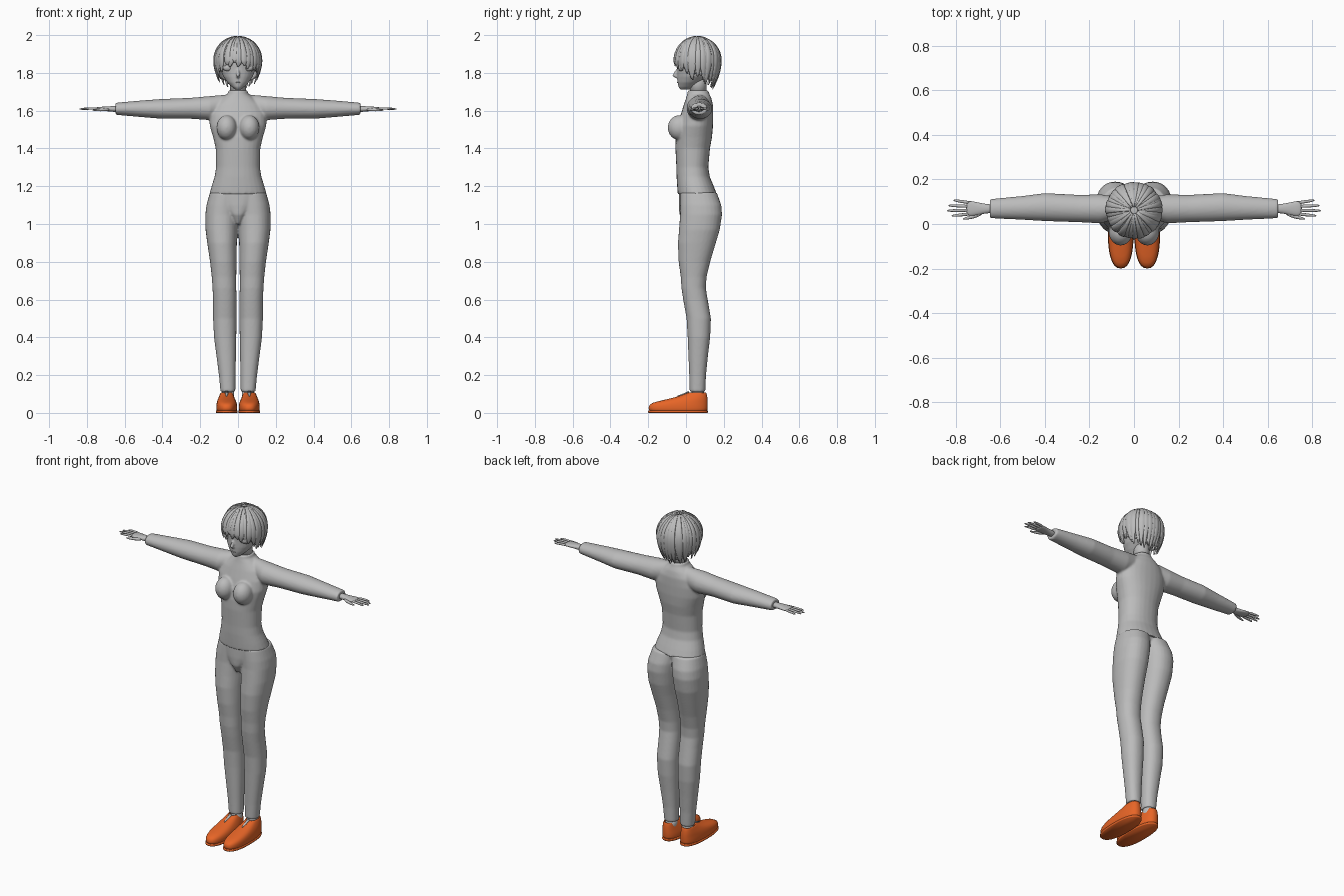
import bpy, bmesh, math, random
from mathutils import Vector, Matrix

if "Cube" in bpy.data.objects:
    bpy.data.objects.remove(bpy.data.objects["Cube"])
random.seed(4)


def material(name, color):
    m = bpy.data.materials.new(name)
    m.use_nodes = True
    m.diffuse_color = color
    m.node_tree.nodes["Principled BSDF"].inputs["Base Color"].default_value = color
    return m


GREY = material("plain grey", (0.5, 0.5, 0.5, 1))
ORANGE = material("shoe orange", (0.8, 0.13, 0.02, 1))


def skin_rings(bm, rings):
    """Bridge equal rings of points into a closed tube."""
    vs = [[bm.verts.new(p) for p in r] for r in rings]
    n = len(vs[0])
    faces = [bm.faces.new((a[i], a[(i + 1) % n], b[(i + 1) % n], b[i]))
             for a, b in zip(vs, vs[1:]) for i in range(n)]
    faces += [bm.faces.new(vs[0]), bm.faces.new(vs[-1])]
    bmesh.ops.recalc_face_normals(bm, faces=faces)


def loft(bm, sections, axis="z", power=2.2, n=28):
    """Sections are (position, a min, a max, b min, b max) along an axis."""
    def bend(v):
        return math.copysign(abs(v) ** (2 / power), v)
    rings = []
    for t, a0, a1, b0, b1 in sections:
        ring = []
        for i in range(n):
            ang = math.tau * i / n
            a = (a0 + a1) / 2 + (a1 - a0) / 2 * bend(math.cos(ang))
            b = (b0 + b1) / 2 + (b1 - b0) / 2 * bend(math.sin(ang))
            ring.append((a, b, t) if axis == "z" else (t, a, b))
        rings.append(ring)
    skin_rings(bm, rings)


def centred(rows):
    return [(z, -w, w, f, b) for z, w, f, b in rows]


def sweep(bm, pts, sizes, ups, n=8):
    """Tapered tube with an oval section; sizes are (half width, half height)."""
    rings = []
    for i, p in enumerate(pts):
        t = (pts[min(i + 1, len(pts) - 1)] - pts[max(i - 1, 0)]).normalized()
        side = t.cross(ups[i]).normalized()
        up = side.cross(t)
        w, h = sizes[i]
        rings.append([p + side * w * math.cos(math.tau * k / n)
                      + up * h * math.sin(math.tau * k / n) for k in range(n)])
    skin_rings(bm, rings)


def ball(bm, centre, radii):
    bmesh.ops.create_uvsphere(bm, u_segments=20, v_segments=12, radius=1,
                              matrix=Matrix.Translation(centre) @ Matrix.Diagonal((*radii, 1)))


def finish(name, bm, mat=GREY, mirror=False, voxel=0, subdiv=0):
    me = bpy.data.meshes.new(name)
    bm.to_mesh(me)
    bm.free()
    me.materials.append(mat)
    for p in me.polygons:
        p.use_smooth = True
    ob = bpy.data.objects.new(name, me)
    bpy.context.scene.collection.objects.link(ob)
    if mirror:
        ob.modifiers.new("Mirror", "MIRROR").use_mirror_merge = False
    if voxel:
        r = ob.modifiers.new("Blend", "REMESH")
        r.mode, r.voxel_size, r.use_smooth_shade = "VOXEL", voxel, True
        s = ob.modifiers.new("Smooth", "SMOOTH")
        s.factor, s.iterations = 0.5, 6
    if subdiv:
        s = ob.modifiers.new("Subdivide", "SUBSURF")
        s.levels = s.render_levels = subdiv
    return ob


# Upper body: trunk, bust and sleeves blended into one skin
bm = bmesh.new()
loft(bm, centred([
    (1.158, .151, -.044, .163), (1.20, .140, -.047, .147), (1.25, .124, -.050, .126),
    (1.30, .116, -.051, .118), (1.40, .118, -.056, .127), (1.46, .132, -.055, .138),
    (1.52, .150, -.045, .143), (1.58, .152, -.028, .144), (1.63, .130, -.012, .143),
    (1.665, .088, .0, .135), (1.69, .054, .007, .123), (1.708, .050, .010, .118)]))
ball(bm, (.06, -.035, 1.51), (.054, .062, .066))
loft(bm, [(.06, .03, .12, 1.57, 1.685), (.15, .003, .133, 1.55, 1.677),
          (.25, .008, .131, 1.557, 1.668), (.40, .013, .139, 1.557, 1.662),
          (.50, .019, .126, 1.565, 1.655), (.648, .026, .112, 1.578, 1.642)], "x", 2)
finish("upper_body", bm, mirror=True, voxel=.006)

# Legs and hips
bm = bmesh.new()
loft(bm, [(.113, .014, .093, .019, .102), (.2, .013, .101, .017, .106),
          (.3, .011, .114, .013, .116), (.4, .009, .127, .009, .128),
          (.5, .008, .132, .003, .132), (.6, .008, .132, -.015, .115),
          (.66, .009, .135, -.024, .105), (.72, .009, .139, -.028, .109),
          (.8, .008, .148, -.039, .128), (.9, .006, .163, -.043, .158),
          (.97, .002, .172, -.037, .179), (1.05, -.003, .173, -.031, .191),
          (1.1, -.01, .167, -.031, .187), (1.167, -.02, .149, -.03, .163)])
loft(bm, centred([(1.0, .012, -.01, .06), (1.05, .05, -.035, .1),
                  (1.1, .1, -.038, .13), (1.167, .145, -.037, .155)]))
finish("legs_and_hips", bm, mirror=True, voxel=.006)

# Ankles
bm = bmesh.new()
loft(bm, [(.05, .022, .086, .028, .095), (.13, .022, .086, .028, .095)])
finish("ankles", bm, mirror=True)

# Shoes with a collar opening, a sole rim and a tongue
bm = bmesh.new()
loft(bm, [(.006, .008, .112, -.194, .112), (.014, .004, .115, -.198, .114),
          (.036, .003, .116, -.2, .116), (.054, .007, .113, -.185, .116),
          (.070, .014, .108, -.11, .115), (.086, .021, .101, -.045, .113),
          (.101, .027, .095, -.002, .110), (.109, .030, .091, .014, .106),
          (.106, .035, .086, .022, .100), (.07, .036, .084, .03, .095)], power=2.4)
finish("shoes", bm, ORANGE, mirror=True, subdiv=1)
bm = bmesh.new()
loft(bm, [(0, .004, .115, -.197, .114), (.003, .002, .117, -.2, .116),
          (.011, .002, .117, -.2, .116), (.013, .005, .114, -.197, .114)], power=2.4)
finish("shoe_soles", bm, ORANGE, mirror=True)
bm = bmesh.new()
sweep(bm, [Vector((.06, -.045, .088)), Vector((.06, -.015, .098)), Vector((.06, .015, .112))],
      [(.003, .003), (.007, .004), (.011, .004)], [Vector((0, 0, 1))] * 3)
finish("shoe_tongues", bm, mirror=True)

# Hands: wrist, palm, four fingers and a thumb
bm = bmesh.new()
loft(bm, [(.62, .05, .088, 1.592, 1.626), (.67, .048, .09, 1.594, 1.624),
          (.70, .040, .097, 1.598, 1.622), (.735, .036, .104, 1.601, 1.620),
          (.755, .038, .103, 1.603, 1.618)], "x")
for y, tip, spread in ((.045, .82, -.008), (.062, .84, -.002),
                       (.079, .835, .004), (.096, .812, .01)):
    mid = (.74 + tip) / 2
    sweep(bm, [Vector((.735, y, 1.611)), Vector((mid, y + spread / 2, 1.612)),
               Vector((tip - .008, y + spread, 1.609)), Vector((tip, y + spread, 1.608))],
          [(.0085, .008), (.0075, .007), (.006, .0055), (.002, .002)], [Vector((0, 0, 1))] * 4)
sweep(bm, [Vector((.68, .055, 1.607)), Vector((.71, .037, 1.605)),
           Vector((.745, .027, 1.603)), Vector((.772, .022, 1.602))],
      [(.012, .009), (.011, .009), (.008, .007), (.003, .003)], [Vector((0, 0, 1))] * 4)
finish("hands", bm, mirror=True, subdiv=1)

# Neck
bm = bmesh.new()
loft(bm, centred([(1.68, .044, .02, .108), (1.80, .042, .02, .108)]), power=2)
finish("neck", bm)

# Head with a small pointed nose
bm = bmesh.new()
loft(bm, centred([
    (1.711, .012, -.030, .02), (1.725, .032, -.040, .05), (1.75, .057, -.045, .08),
    (1.78, .078, -.047, .12), (1.82, .094, -.047, .15), (1.86, .102, -.050, .165),
    (1.91, .099, -.045, .163), (1.95, .075, -.015, .135), (1.97, .04, .02, .1)]), power=2)
sweep(bm, [Vector((0, -.035, 1.825)), Vector((0, -.048, 1.805)),
           Vector((0, -.060, 1.787)), Vector((0, -.040, 1.774))],
      [(.005, .008), (.009, .012), (.010, .014), (.008, .008)], [Vector((0, -1, 0))] * 4)
finish("head", bm, voxel=.004)
bm = bmesh.new()
ball(bm, (.056, -.029, 1.828), (.024, .012, .018))
finish("eyes", bm, mirror=True)
bm = bmesh.new()
ball(bm, (0, -.043, 1.749), (.012, .005, .003))
finish("mouth", bm)

# Hair: a cap under overlapping tapered locks
MID = Vector((0, .062, 1.87))


def hair_tip(phi):
    f = math.cos(phi)
    return 1.768 + (.075 * f * f if f > 0 else .048 * f)


def hair_point(phi, a, tip, lift=0):
    if a < .6:
        ang = a / .6 * math.pi / 2
        r, z = math.sin(ang), MID.z + (.122 + lift) * math.cos(ang)
    else:
        z = MID.z - (a - .6) / .4 * (MID.z - tip)
        r = 1 - .35 * ((MID.z - z) / .16) ** 2
    r *= .121 + lift
    return Vector((r * math.sin(phi), MID.y - r * math.cos(phi), z))


bm = bmesh.new()
N = 40
rows = [[bm.verts.new(hair_point(math.tau * i / N, a / 14, hair_tip(math.tau * i / N) + .025, -.004))
         for i in range(N)] for a in range(1, 15)]
for lower, upper in zip(rows[1:], rows):
    for i in range(N):
        j = (i + 1) % N
        bm.faces.new((lower[i], lower[j], upper[j], upper[i]))
bm.faces.new(rows[0])
bmesh.ops.recalc_face_normals(bm, faces=bm.faces)
cap = finish("hair_cap", bm)
cap.modifiers.new("Thickness", "SOLIDIFY").thickness = .008

bm = bmesh.new()
LOCKS, STEPS = 34, 14
for k in range(LOCKS):
    phi = math.tau * (k + .5) / LOCKS + random.uniform(-.04, .04)
    tip = hair_tip(phi) + random.uniform(-.012, .018)
    lift = random.uniform(-.002, .003)
    sway = random.uniform(-.1, .1)
    pts, sizes, ups = [], [], []
    for s in range(STEPS):
        a = .05 + .95 * s / (STEPS - 1)
        p = hair_point(phi + sway * a * a, a, tip, lift)
        pts.append(p)
        ups.append(p - Vector((0, MID.y, min(p.z, MID.z))))
        full = min(1, a / .55) * min(1, (1.02 - a) / .3)
        sizes.append((.003 + .016 * full, .001 + .006 * full))
    sweep(bm, pts, sizes, ups)
finish("hair_locks", bm)
